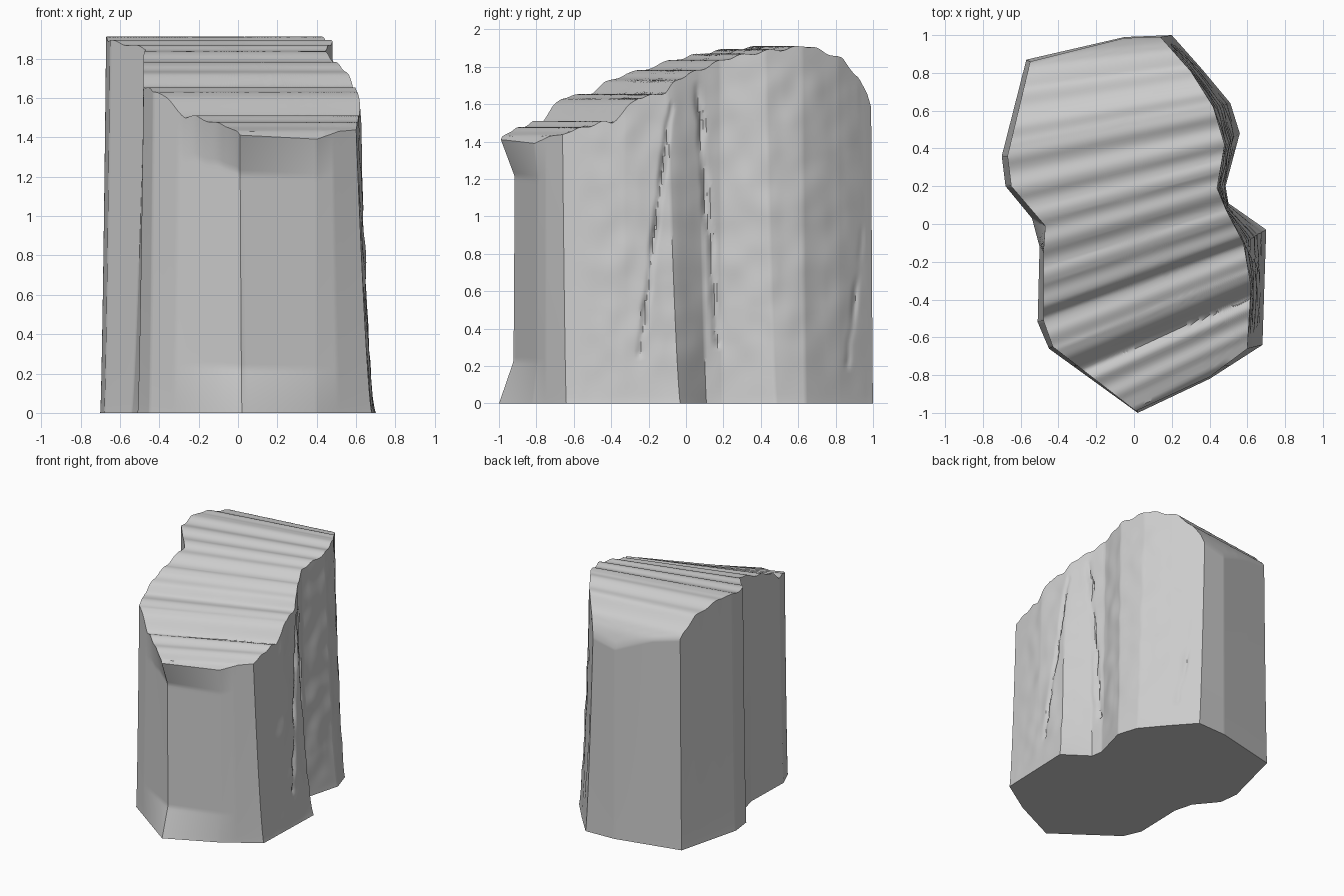
import bpy, math
from mathutils import Vector, noise

if "Cube" in bpy.data.objects:
    bpy.data.objects.remove(bpy.data.objects["Cube"])

N, LEVELS, RINGS = 420, 80, 60

# Plan outline, anticlockwise: base x, base y, top x, top y
OUTLINE = [
    (0.02, -1.0, 0.01, -0.99), (0.40, -0.82, 0.40, -0.81), (0.68, -0.64, 0.60, -0.66),
    (0.69, -0.33, 0.62, -0.33), (0.70, -0.03, 0.58, -0.10), (0.50, 0.11, 0.49, 0.07),
    (0.485, 0.20, 0.44, 0.19), (0.56, 0.48, 0.48, 0.42), (0.51, 0.64, 0.42, 0.62),
    (0.36, 0.82, 0.30, 0.81), (0.20, 1.0, 0.14, 0.99), (-0.05, 0.99, -0.05, 0.985),
    (-0.57, 0.87, -0.55, 0.86), (-0.70, 0.36, -0.67, 0.36), (-0.68, 0.20, -0.65, 0.20),
    (-0.54, 0.03, -0.47, -0.01), (-0.50, -0.12, -0.48, -0.15), (-0.51, -0.52, -0.48, -0.51),
    (-0.45, -0.66, -0.43, -0.65)]

# Weathered top: height across the fanned ridges
CREST = [(-1.05, 1.34), (-.98, 1.43), (-.85, 1.47), (-.72, 1.505), (-.66, 1.50), (-.56, 1.59),
         (-.50, 1.635), (-.38, 1.65), (-.32, 1.665), (-.27, 1.71), (-.16, 1.765), (-.08, 1.78),
         (0, 1.815), (.15, 1.86), (.22, 1.865), (.30, 1.885), (.45, 1.895), (.55, 1.915),
         (.62, 1.90), (.70, 1.875), (.80, 1.84), (.90, 1.74), (.95, 1.66), (1.02, 1.45)]


def lerp_table(table, s):
    if s <= table[0][0]:
        return table[0][1]
    for (a, za), (b, zb) in zip(table, table[1:]):
        if s <= b:
            return za + (zb - za) * (s - a) / (b - a)
    return table[-1][1]


def top_height(x, y):
    s = (y - 0.3 * x) / (1 - 0.2 * x)
    return lerp_table(CREST, s) + 0.007 * math.sin(42 * s) * (abs(s) < 0.9)


def resample(points, count):
    """Evenly spaced samples that always keep the corner points."""
    pts = [Vector(p) for p in points]
    segs = [(a, b, (b.xy - a.xy).length) for a, b in zip(pts, pts[1:] + pts[:1])]
    total = sum(s[2] for s in segs)
    out = []
    for a, b, length in segs:
        n = max(2, round(count * length / total))
        out += [a.lerp(b, i / n) for i in range(n)]
    return out


def crack(y, z, y0, z0, y1, z1):
    """Depth of a wavy near-vertical crack."""
    if not z0 < z < z1:
        return 0
    k = (z - z0) / (z1 - z0)
    mid = y0 + (y1 - y0) * k + 0.012 * noise.noise(Vector((3, y0 * 9, z * 9)))
    strength = max(0, 0.6 + noise.noise(Vector((7, y0 * 5, z * 5))))
    return 0.028 * strength * math.exp(-((y - mid) / 0.014) ** 2)


def wall_point(p, t):
    f = t ** 0.7
    x = p[0] + (p[2] - p[0]) * f
    y = p[1] + (p[3] - p[1]) * f
    z = t * top_height(p[2], p[3])
    # hollowed front edge
    hollow = min(1, t / 0.16, (1 - t) / 0.14)
    if y < -0.75:
        y += 0.075 * hollow * min(1, (-0.75 - y) / 0.24)
    # bumps and cracks on the right side
    if x > 0.2 and -0.6 < y < 0.97:
        fade = min(1, t * 5, (1 - t) * 12, (y + 0.6) * 5, (0.97 - y) * 8)
        d = 0.010 * noise.noise(Vector((1, y * 8, z * 6)))
        d -= crack(y, z, -0.25, 0.25, -0.08, 1.6)
        d -= crack(y, z, 0.17, 0.3, 0.06, 1.7)
        d -= crack(y, z, 0.86, 0.2, 0.95, 0.95)
        x += d * fade
    return (x, y, z)


# Stone walls
ring = resample(OUTLINE, N)
n = len(ring)
verts, faces = [], []
for j in range(LEVELS + 1):
    verts += [wall_point(p, j / LEVELS) for p in ring]

# Rippled top, closing in rings towards the middle
cx, cy = 0.0, 0.05
for r in range(1, RINGS):
    k = 1 - r / RINGS
    for p in ring:
        x, y = cx + (p[2] - cx) * k, cy + (p[3] - cy) * k
        verts.append((x, y, top_height(x, y)))
for j in range(LEVELS + RINGS - 1):
    for i in range(n):
        a, b = j * n + i, j * n + (i + 1) % n
        faces.append((a, b, b + n, a + n))
last = (LEVELS + RINGS - 1) * n
verts.append((cx, cy, top_height(cx, cy)))
faces += [(last + i, last + (i + 1) % n, len(verts) - 1) for i in range(n)]

# Flat underside
faces.append(tuple(reversed(range(n))))

mesh = bpy.data.meshes.new("rock_column")
mesh.from_pydata(verts, [], faces)
mesh.validate()
rock = bpy.data.objects.new("rock_column", mesh)
bpy.context.collection.objects.link(rock)
bpy.context.view_layer.objects.active = rock
rock.select_set(True)
bpy.ops.object.shade_smooth_by_angle(angle=math.radians(35))
